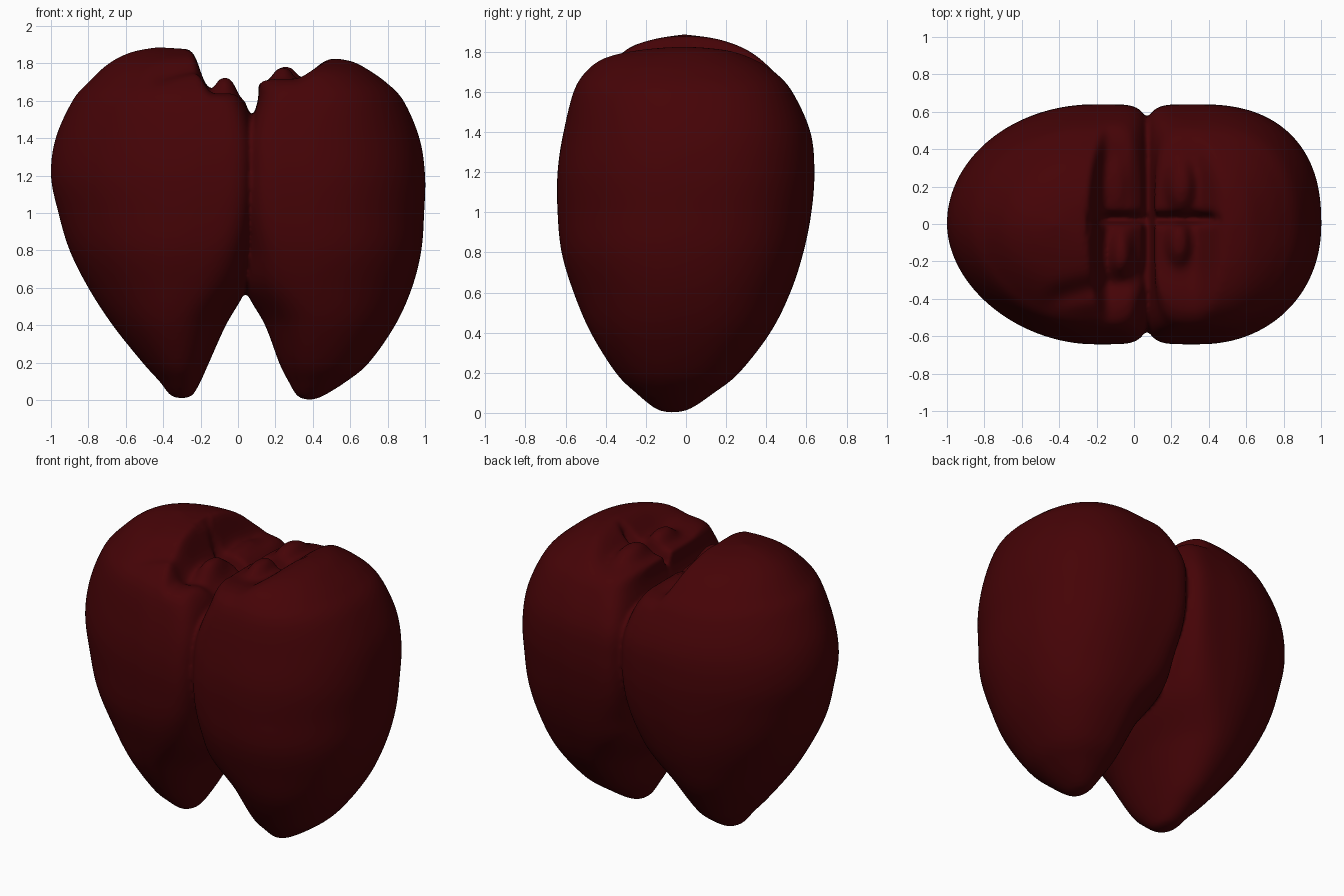
import bpy, bmesh, math

if "Cube" in bpy.data.objects:
    bpy.data.objects.remove(bpy.data.objects["Cube"])

SEG, SUB = 160, 9

# Section rows: z, outer x, inner x, front y, back y, centre fraction from inner edge
LEFT = [(0.010, -0.302, -0.298, -0.072, -0.068, .5), (0.025, -0.36, -0.245, -0.15, 0.02, .5),
        (0.10, -0.42, -0.20, -0.25, 0.14, .48), (0.20, -0.51, -0.155, -0.35, 0.265, .45),
        (0.40, -0.67, -0.065, -0.475, 0.42, .42), (0.60, -0.80, 0.045, -0.56, 0.52, .38),
        (0.80, -0.90, 0.075, -0.62, 0.585, .34), (1.00, -0.96, 0.09, -0.64, 0.625, .30),
        (1.20, -1.0, 0.095, -0.64, 0.64, .28), (1.40, -0.975, 0.09, -0.61, 0.62, .28),
        (1.60, -0.885, 0.045, -0.55, 0.53, .32), (1.70, -0.80, 0.03, -0.47, 0.44, .36),
        (1.80, -0.69, 0.0, -0.34, 0.32, .42), (1.86, -0.57, -0.12, -0.17, 0.17, .5),
        (1.887, -0.431, -0.429, -0.01, -0.008, .5)]
RIGHT = [(0.0, 0.383, 0.387, -0.072, -0.068, .5), (0.02, 0.45, 0.32, -0.15, 0.02, .5),
         (0.10, 0.58, 0.27, -0.25, 0.14, .45), (0.20, 0.70, 0.22, -0.35, 0.265, .42),
         (0.40, 0.84, 0.145, -0.475, 0.42, .40), (0.60, 0.93, 0.04, -0.56, 0.52, .38),
         (0.80, 0.98, 0.05, -0.62, 0.585, .35), (1.00, 0.995, 0.045, -0.64, 0.625, .32),
         (1.20, 1.0, 0.045, -0.64, 0.64, .32), (1.40, 0.97, 0.05, -0.61, 0.62, .32),
         (1.60, 0.885, 0.105, -0.56, 0.53, .36), (1.70, 0.79, 0.11, -0.50, 0.44, .40),
         (1.77, 0.69, 0.13, -0.41, 0.33, .45), (1.81, 0.61, 0.25, -0.24, 0.20, .5),
         (1.827, 0.521, 0.519, -0.01, -0.008, .5)]


def step(a, b, v):
    t = max(0, min(1, (v - a) / (b - a)))
    return t * t * (3 - 2 * t)


def bump(x, y, cx, cy, rx, ry):
    return math.exp(-(((x - cx) / rx) ** 2 + ((y - cy) / ry) ** 2) ** 1.5)


def groove(y):
    return 0.10 * math.exp(-((y - 0.03) / 0.025) ** 2)


def smooth_min(a, b, k=0.08):
    m = max(k - abs(a - b), 0) / k
    return min(a, b) - m * m * k / 4


def left_top(x, y, z):
    # dome kept on the outer side, shelf with vessel stumps on the inner side
    h = 1.64 + 0.6 * step(-0.13, -0.38, x)
    h += 0.085 * bump(x, y, -0.07, -0.17, .06, .13) + 0.03 * bump(x, y, -0.10, 0.2, .06, .14)
    h -= groove(y) * step(-0.24, -0.18, x) + 0.05 * step(-0.03, 0.06, x)
    # shallow crease below the dome at the front
    line = y + 0.36 - 0.25 * (x + 0.3)
    crease = 0.04 * math.exp(-(line / 0.06) ** 2) * step(-0.52, -0.35, x)
    return smooth_min(z, h) - crease * step(1.5, 1.62, z)


def right_top(x, y, z):
    h = 1.70 + 0.02 * step(-0.2, -0.4, y) + 0.25 * step(0.30, 0.60, x)
    h += 0.10 * bump(x, y, 0.25, 0.2, .07, .13) + 0.09 * bump(x, y, 0.24, -0.1, .06, .11)
    return smooth_min(z, h - groove(y) * step(0.48, 0.40, x))


def spline(a, b, c, d, t):
    return b + 0.5 * t * (c - a + t * (2 * a - 5 * b + 4 * c - d + t * (3 * (b - c) + d - a)))


def lobe(name, rows, top, front_power, back_power):
    # smooth interpolation between sections
    n, secs = len(rows), []
    for i in range(n - 1):
        quad = [rows[max(0, min(n - 1, i + k))] for k in (-1, 0, 1, 2)]
        secs += [[spline(*v, s / SUB) for v in zip(*quad)] for s in range(SUB)]
    secs.append(rows[-1])
    sign = 1 if rows[5][1] > 0 else -1
    bm = bmesh.new()
    rings = []
    for z, xo, xi, y0, y1, f in secs:
        cx, cy, ry = xi + f * (xo - xi), (y0 + y1) / 2, (y1 - y0) / 2
        # inner side gets boxier towards the seam
        inner_power = 2.1 + 3.9 * step(0.4, 1.2, z) - 2.5 * step(1.5, 1.8, z)
        ring = []
        for j in range(SEG):
            a = 2 * math.pi * j / SEG
            c, s = math.cos(a), math.sin(a)
            p = inner_power if c <= 0 else back_power if s > 0 else front_power
            r = (abs(c) ** p + abs(s) ** p) ** (-1 / p)
            x = cx + r * c * (abs(xo - cx) if c > 0 else abs(cx - xi)) * sign
            y = cy + r * s * ry
            ring.append(bm.verts.new((x, y, top(x, y, z) if z > 1.3 else z)))
        rings.append(ring)
    for r0, r1 in zip(rings, rings[1:]):
        for j in range(SEG):
            k = (j + 1) % SEG
            bm.faces.new((r0[j], r0[k], r1[k], r1[j]))
    bm.faces.new(rings[0])
    bm.faces.new(rings[-1])
    bmesh.ops.recalc_face_normals(bm, faces=bm.faces)
    me = bpy.data.meshes.new(name)
    bm.to_mesh(me)
    bm.free()
    ob = bpy.data.objects.new(name, me)
    bpy.context.collection.objects.link(ob)
    me.materials.append(flesh)
    return ob


flesh = bpy.data.materials.new("dark_red")
flesh.diffuse_color = (0.06, 0.001, 0.002, 1)
flesh.use_nodes = True
flesh.node_tree.nodes["Principled BSDF"].inputs["Base Color"].default_value = flesh.diffuse_color

body = lobe("two_lobed_body", LEFT, left_top, 1.9, 2.0)
right = lobe("right_lobe", RIGHT, right_top, 2.1, 2.4)

# fuse both lobes into a single soft skin
bpy.ops.object.select_all(action='DESELECT')
right.select_set(True)
body.select_set(True)
bpy.context.view_layer.objects.active = body
bpy.ops.object.join()
remesh = body.modifiers.new("fuse", 'REMESH')
remesh.mode, remesh.voxel_size, remesh.use_smooth_shade = 'VOXEL', 0.013, True
soft = body.modifiers.new("soften", 'SMOOTH')
soft.factor, soft.iterations = 0.5, 8
